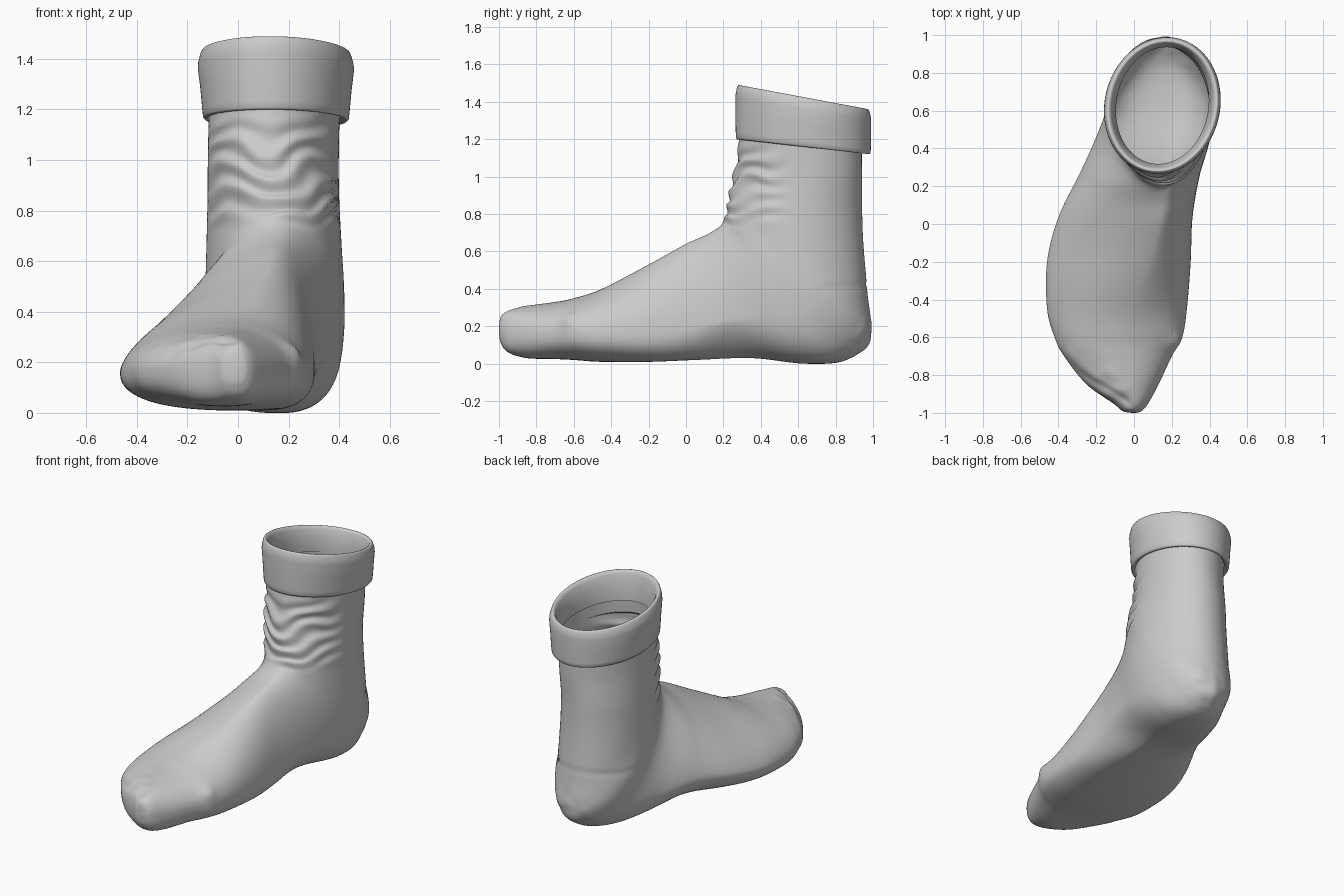
import bpy, bmesh, math
from mathutils import Vector, noise

if "Cube" in bpy.data.objects:
    bpy.data.objects.remove(bpy.data.objects["Cube"])

# Cross-sections from toe to leg top:
# top y, top z, bottom y, bottom z, left x, right x, ridge x, height of widest point
SECTIONS = [
    (-1.00, .19, -1.00, .17, -.01, .01, .00, .50),
    (-.99, .25, -.99, .11, -.06, .04, -.01, .50),
    (-.95, .285, -.95, .06, -.11, .075, -.01, .50),
    (-.85, .31, -.85, .03, -.25, .13, -.04, .50),
    (-.70, .33, -.70, .025, -.37, .20, -.05, .48),
    (-.60, .35, -.60, .02, -.42, .255, -.04, .46),
    (-.45, .40, -.45, .01, -.46, .28, .00, .38),
    (-.20, .53, -.20, .01, -.46, .30, .09, .30),
    (.00, .64, .05, .02, -.40, .31, .14, .28),
    (.12, .695, .35, .03, -.28, .35, .16, .31),
    (.195, .75, .64, .00, -.18, .40, .16, .36),
    (.215, .80, .86, .02, -.135, .42, .16, .42),
    (.225, .86, .985, .14, -.13, .42, .16, .46),
    (.235, .92, .97, .38, -.125, .41, .15, .50),
    (.26, 1.03, .945, .70, -.12, .40, .15, .50),
    (.28, 1.16, .94, 1.05, -.115, .40, .15, .50),
    (.30, 1.40, .94, 1.28, -.11, .41, .15, .50),
]
STEPS, SIDES = 14, 128


def catmull(p0, p1, p2, p3, t):
    return [.5 * (2 * b + (c - a) * t + (2 * a - 5 * b + 4 * c - d) * t * t
                  + (3 * b - a - 3 * c + d) * t ** 3)
            for a, b, c, d in zip(p0, p1, p2, p3)]


def smooth(a, b, v):
    t = max(0, min(1, (v - a) / (b - a)))
    return t * t * (3 - 2 * t)


def bump(v, center, width):
    return math.exp(-((v - center) / width) ** 2)


def wrinkle(p):
    """Outward offset for the cloth folds."""
    n = noise.noise(p * 4)
    # bunched folds on the front of the ankle
    ankle = smooth(.70, .80, p.z) * (1 - smooth(1.1, 1.2, p.z)) * (1 - smooth(.38, .58, p.y))
    d = ankle * .009 * math.sin(p.z * 60 - p.x * 7 + n * 7)
    if p.y < -.5:
        # toe seam running across the slanted toe ends
        dist = (p.x + .38) * .5 + (p.y + .74) * .866
        upper = smooth(.18, .26, p.z) * (1 - smooth(-.08, .02, p.x))
        d -= upper * .014 * bump(dist, 0, .022)
        d += upper * .010 * noise.noise(p * 14) * bump(dist, 0, .1)
        # pucker at the right end of the seam
        d += .02 * bump((p - Vector((.24, -.64, .26))).length, 0, .05)
    if p.y > .68:
        # heel seam and pucker
        d -= .006 * bump(p.z, .42 + .1 * (p.y - .95), .014) * smooth(.68, .8, p.y)
        d += .012 * noise.noise(p * 16) * bump((p - Vector((.2, .98, .14))).length, 0, .14)
    return d


def section_ring(s):
    ty, tz, by, bz, left, right, ridge, h = s
    top, bottom = Vector((ridge, ty, tz)), Vector((ridge, by, bz))
    mid = bottom.lerp(top, h)
    # roundness per quadrant: flat sole, raised inner arch, sloping outer instep
    flat = .8 + .2 * smooth(.7, .95, by)
    arch, instep = bump(by, .25, .22), bump(by, -.02, .4)
    ring = []
    for i in range(SIDES):
        a = math.tau * i / SIDES
        c, sn = math.cos(a), math.sin(a)
        if sn < 0:
            p = flat + arch * (.55 if c > 0 else .2)
        else:
            p = 1 + instep * (.1 if c > 0 else .42)
        pos = mid + ((top if sn > 0 else bottom) - mid) * abs(sn) ** p
        pos.x += math.copysign(abs(c) ** p, c) * ((right - ridge) if c > 0 else (ridge - left))
        pos.x += .07 * (pos.y - .627) * smooth(.8, 1.05, pos.z)
        ring.append(pos + (pos - mid).normalized() * wrinkle(pos))
    return ring


def loft(name, rings, cap_start=False):
    bm = bmesh.new()
    rows = [[bm.verts.new(p) for p in r] for r in rings]
    for a, b in zip(rows, rows[1:]):
        for i in range(len(a)):
            j = (i + 1) % len(a)
            bm.faces.new((a[i], a[j], b[j], b[i]))
    if cap_start:
        bm.faces.new(rows[0][::-1])
    bmesh.ops.recalc_face_normals(bm, faces=bm.faces)
    for f in bm.faces:
        f.smooth = True
    mesh = bpy.data.meshes.new(name)
    bm.to_mesh(mesh)
    bm.free()
    obj = bpy.data.objects.new(name, mesh)
    bpy.context.collection.objects.link(obj)
    return obj


# Foot and leg: one tube fanning round the ankle
rings = []
last = len(SECTIONS) - 1
for k in range(last):
    ctrl = [SECTIONS[max(0, min(last, k + o))] for o in (-1, 0, 1, 2)]
    for t in range(STEPS):
        rings.append(section_ring(catmull(*ctrl, t / STEPS)))
rings.append(section_ring(SECTIONS[-1]))
loft("sock_body", rings, cap_start=True)

# Folded cuff: half width, half depth, height fraction, from under the fold to inside
CUFF = [(.255, .325, .06), (.27, .34, .005), (.28, .355, .0), (.287, .36, .03),
        (.29, .361, .12), (.298, .362, .45), (.308, .362, .76), (.306, .361, .84),
        (.297, .354, .96), (.292, .348, .995), (.286, .343, 1.0), (.277, .336, .985),
        (.267, .328, .92), (.255, .318, .75), (.245, .309, .55), (.245, .309, .35)]


def cuff_ring(s):
    rx, ry, f = s
    ring = []
    for i in range(SIDES):
        a = math.tau * i / SIDES
        x, y = .15 + rx * math.cos(a), .627 + ry * math.sin(a)
        x += .07 * (y - .627)
        u = (y - .27) / .71
        low, high = 1.2 - .08 * u, 1.492 - .132 * u
        ring.append(Vector((x, y, low + (high - low) * f)))
    return ring


loft("folded_cuff", [cuff_ring(s) for s in CUFF])
